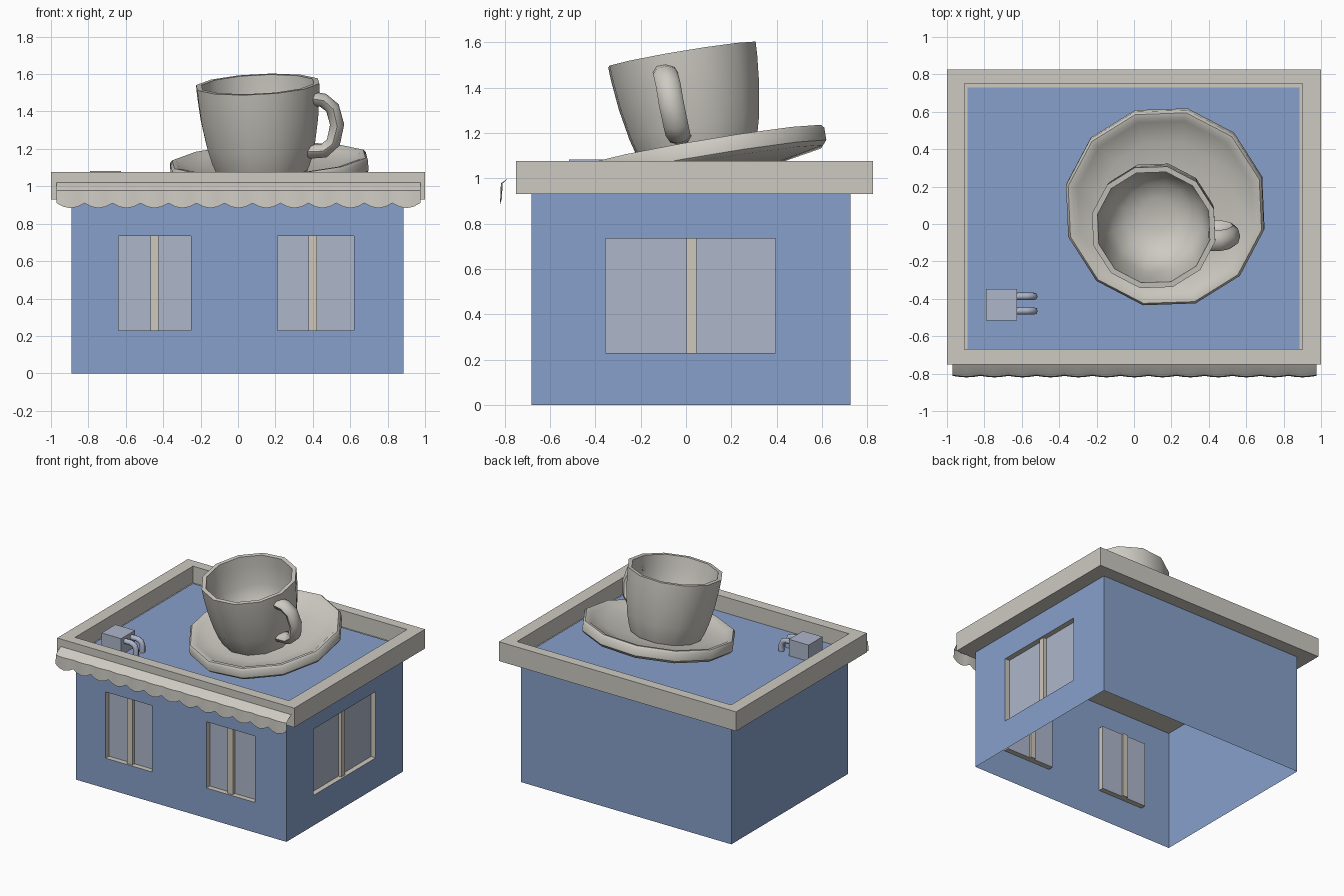
import bpy, bmesh, math
from mathutils import Vector

if "Cube" in bpy.data.objects:
    bpy.data.objects.remove(bpy.data.objects["Cube"])


def mat(name, r, g, b):
    m = bpy.data.materials.new(name)
    m.diffuse_color = (r, g, b, 1)
    m.use_nodes = True
    m.node_tree.nodes["Principled BSDF"].inputs["Base Color"].default_value = m.diffuse_color
    return m


BLUE = mat("wall_blue", 0.242, 0.352, 0.597)
GLASS = mat("pale_glass", 0.423, 0.468, 0.591)
STONE = mat("stone_beige", 0.610, 0.591, 0.539)
FRAME = mat("frame_beige", 0.617, 0.578, 0.503)


def make(name, verts, faces, material, smooth=None, recalc=False):
    me = bpy.data.meshes.new(name)
    me.from_pydata([tuple(v) for v in verts], [], faces)
    if recalc:
        bm = bmesh.new()
        bm.from_mesh(me)
        bmesh.ops.recalc_face_normals(bm, faces=bm.faces)
        bm.to_mesh(me)
        bm.free()
    me.materials.append(material)
    if smooth:
        for p in me.polygons:
            p.use_smooth = True
        me.set_sharp_from_angle(angle=math.radians(smooth))
    ob = bpy.data.objects.new(name, me)
    bpy.context.collection.objects.link(ob)
    return ob


def box(name, lo, hi, material):
    v = [(x, y, z) for x in (lo[0], hi[0]) for y in (lo[1], hi[1]) for z in (lo[2], hi[2])]
    f = [(0, 1, 3, 2), (4, 6, 7, 5), (0, 4, 5, 1), (2, 3, 7, 6), (0, 2, 6, 4), (1, 5, 7, 3)]
    return make(name, v, f, material, recalc=True)


X0, X1, Y0, Y1, ZT = -0.89, 0.885, -0.68, 0.725, 0.93


def wall(name, origin, u, length, windows):
    """Wall sheet with window holes; u runs left to right seen from outside."""
    o, u, up = Vector(origin), Vector(u), Vector((0, 0, 1))
    out = u.cross(up)

    def P(a, z, d=0.0):
        return o + u * a + up * z - out * d

    cuts = [0.0] + [c for w in windows for c in w[:2]] + [length]
    verts, faces = [], []

    def quad(a, b, c, d):
        n = len(verts)
        verts.extend((a, b, c, d))
        faces.append((n, n + 1, n + 2, n + 3))

    for i in range(len(cuts) - 1):
        a, b = cuts[i], cuts[i + 1]
        spans = [(0, ZT)] if i % 2 == 0 else [(0, 0.23), (0.735, ZT)]
        for z0, z1 in spans:
            quad(P(a, z0), P(b, z0), P(b, z1), P(a, z1))
    make(name, verts, faces, BLUE)

    # recessed window: reveal, pane and centre bar
    for k, (a, b, m) in enumerate(windows):
        z0, z1, d = 0.23, 0.735, 0.04
        c = [(a, z0), (b, z0), (b, z1), (a, z1)]
        v = [P(*p) for p in c] + [P(*p, d) for p in c]
        tag = f"{name}_window_{k + 1}"
        make(tag + "_reveal", v, [(i, (i + 1) % 4, (i + 1) % 4 + 4, i + 4) for i in range(4)], FRAME)
        make(tag + "_pane", v[4:], [(0, 1, 2, 3)], GLASS)
        p, q = P(m - 0.022, z0, 0.055), P(m + 0.022, z1, 0.015)
        box(tag + "_bar", [min(s) for s in zip(p, q)], [max(s) for s in zip(p, q)], FRAME)


# walls
wall("front_wall", (X0, Y0, 0), (1, 0, 0), X1 - X0,
     [(0.25, 0.64, 0.443), (1.10, 1.51, 1.29)])
wall("right_wall", (X1, Y0, 0), (0, 1, 0), Y1 - Y0, [(0.325, 1.075, 0.705)])
wall("back_wall", (X1, Y1, 0), (-1, 0, 0), X1 - X0, [])
wall("left_wall", (X0, Y1, 0), (0, -1, 0), Y1 - Y0, [])


# parapet tray around the roof
def rect(x0, y0, x1, y1, z):
    return [(x0, y0, z), (x1, y0, z), (x1, y1, z), (x0, y1, z)]


loops = [rect(-1, -0.75, 1, 0.825, 0.93), rect(-1, -0.75, 1, 0.825, 1.077),
         rect(-0.905, -0.67, 0.9, 0.75, 1.077), rect(-0.905, -0.67, 0.9, 0.75, 0.95)]
faces = [(3, 2, 1, 0), (12, 13, 14, 15)]
for j in range(3):
    faces += [(4 * j + i, 4 * j + (i + 1) % 4, 4 * j + 4 + (i + 1) % 4, 4 * j + 4 + i) for i in range(4)]
make("parapet", [p for l in loops for p in l], faces, STONE)
box("roof_deck", (X0, -0.669, 0.945), (X1, 0.73, 0.957), BLUE)

# scalloped awning along the front
N = 13
verts, faces = [], []
for i in range(4 * N + 1):
    t = (i % 4) / 4
    s = math.sin(math.pi * t)
    x = -0.97 + 1.945 * i / (4 * N)
    for y, z in ((-0.75, 1.02), (-0.785, 1.0), (-0.808, 0.978), (-0.812, 0.91 - 0.027 * s)):
        verts.append((x, y - (0.008 * s if z < 0.99 else 0), z))
for i in range(4 * N):
    for j in range(3):
        a = 4 * i + j
        faces.append((a, a + 1, a + 5, a + 4))
make("awning", verts, faces, STONE, smooth=25)

# tilted cup and saucer, 12 sided
UP = Vector((-0.05, -0.167, 1)).normalized()
EX = (Vector((1, 0, 0)) - UP * UP.x).normalized()
EY = UP.cross(EX)


def lathe(name, centre, profile, n=12, phase=17.5):
    c, verts, faces = Vector(centre), [], []
    for r, h in profile:
        for i in range(n):
            a = math.radians(phase) + 2 * math.pi * i / n
            verts.append(c + UP * h + (EX * math.cos(a) + EY * math.sin(a)) * r)
    for j in range(len(profile) - 1):
        for i in range(n):
            k = (i + 1) % n
            faces.append((j * n + i, j * n + k, (j + 1) * n + k, (j + 1) * n + i))
    last = (len(profile) - 1) * n
    faces += [tuple(reversed(range(n))), tuple(range(last, last + n))]
    return make(name, verts, faces, STONE, smooth=40)


lathe("saucer", (0.165, 0.085, 1.145),
      [(0.30, -0.13), (0.525, -0.09), (0.543, -0.07), (0.543, -0.015), (0.53, 0),
       (0.505, -0.002), (0.48, -0.02), (0.36, -0.05), (0.22, -0.06)])
lathe("cup", (0.105, -0.018, 1.545),
      [(0.25, -0.47), (0.275, -0.41), (0.297, -0.33), (0.322, -0.19), (0.335, -0.06), (0.338, 0),
       (0.308, 0), (0.302, -0.08), (0.285, -0.22), (0.25, -0.32), (0.18, -0.39), (0.09, -0.42)])


def tube(name, pts, ra, rb, n, material):
    """Sweep an oval along a path lying roughly in the xz plane."""
    pts = [Vector(p) for p in pts]
    verts, faces = [], []
    for i, p in enumerate(pts):
        d = (pts[min(i + 1, len(pts) - 1)] - pts[max(i - 1, 0)]).normalized()
        side = Vector((0, 1, 0))
        side = (side - d * side.dot(d)).normalized()
        nor = d.cross(side)
        for k in range(n):
            a = 2 * math.pi * k / n
            verts.append(p + nor * ra * math.cos(a) + side * rb * math.sin(a))
    for j in range(len(pts) - 1):
        for i in range(n):
            k = (i + 1) % n
            faces.append((j * n + i, j * n + k, (j + 1) * n + k, (j + 1) * n + i))
    last = (len(pts) - 1) * n
    faces += [tuple(range(n)), tuple(range(last, last + n))]
    return make(name, verts, faces, material, smooth=60, recalc=True)


tube("cup_handle", [(0.40, -0.09, 1.468), (0.455, -0.09, 1.46), (0.505, -0.08, 1.42), (0.53, -0.065, 1.33),
                    (0.51, -0.045, 1.235), (0.46, -0.035, 1.19), (0.37, -0.03, 1.185)],
     0.038, 0.055, 8, STONE)

# roof vent unit with two bent pipes
box("vent_unit", (-0.79, -0.515, 0.957), (-0.625, -0.348, 1.082), GLASS)
for k, y in enumerate((-0.387, -0.465)):
    tube(f"vent_pipe_{k + 1}", [(-0.64, y, 1.045), (-0.575, y, 1.045), (-0.547, y, 1.033),
                                (-0.535, y, 1.005), (-0.535, y, 0.95)], 0.02, 0.02, 8, GLASS)
